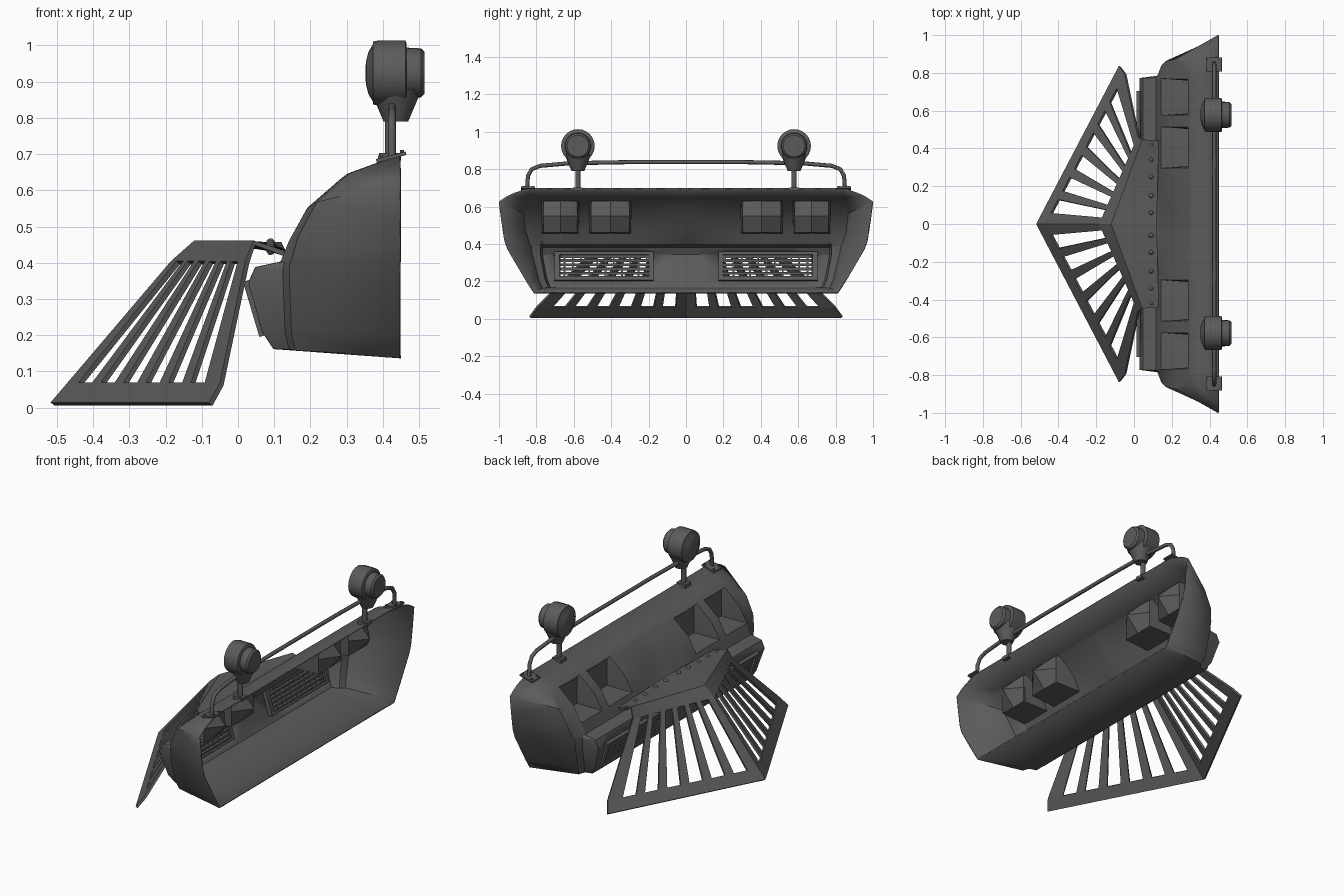
import bpy, bmesh, math
from mathutils import Matrix, Vector

if "Cube" in bpy.data.objects:
    bpy.data.objects.remove(bpy.data.objects["Cube"])

paint = bpy.data.materials.new("dark_steel")
paint.diffuse_color = (.105, .105, .105, 1)
paint.use_nodes = True
paint.node_tree.nodes["Principled BSDF"].inputs["Base Color"].default_value = paint.diffuse_color


def finish(name, bm, thick=0, smooth=None):
    bmesh.ops.recalc_face_normals(bm, faces=bm.faces)
    me = bpy.data.meshes.new(name)
    bm.to_mesh(me)
    bm.free()
    me.materials.append(paint)
    ob = bpy.data.objects.new(name, me)
    bpy.context.collection.objects.link(ob)
    if smooth:
        bpy.ops.object.select_all(action='DESELECT')
        bpy.context.view_layer.objects.active = ob
        ob.select_set(True)
        bpy.ops.object.shade_smooth_by_angle(angle=math.radians(smooth))
    m = ob.modifiers.new("mirror", 'MIRROR')
    m.use_axis = (False, True, False)
    m.merge_threshold = 0.002
    if thick:
        s = ob.modifiers.new("thickness", 'SOLIDIFY')
        s.thickness = thick
        s.offset = 0
    return ob


def box(bm, c, size, tilt=0):
    mat = Matrix.Translation(c) @ Matrix.Rotation(tilt, 4, 'Y') @ Matrix.Diagonal((*size, 1))
    bmesh.ops.create_cube(bm, size=1, matrix=mat)


def cyl(bm, c, r1, r2, depth, seg=20):
    bmesh.ops.create_cone(bm, cap_ends=True, segments=seg, radius1=r1, radius2=r2,
                          depth=depth, matrix=Matrix.Translation(c))


def grid(bm, rows):
    vs = [[bm.verts.new(p) for p in r] for r in rows]
    cells = {}
    for i in range(len(vs) - 1):
        for j in range(len(vs[0]) - 1):
            cells[i, j] = bm.faces.new((vs[i][j], vs[i + 1][j], vs[i + 1][j + 1], vs[i][j + 1]))
    return cells


# Bumper shell: rows of (front x, front z, corner x, corner y, rear y, rear z)
profile = [(.448, .695, .448, .84, .86, .69), (.305, .643, .32, .85, .93, .665),
           (.290, .632, .30, .855, .96, .65), (.195, .55, .22, .87, .998, .625),
           (.145, .46, .17, .86, .985, .53), (.12, .40, .15, .84, .97, .43),
           (.05, .385, .145, .83, .965, .41), (.032, .345, .145, .825, .95, .37),
           (.07, .21, .15, .79, .85, .20), (.10, .165, .16, .77, .815, .145),
           (.448, .14, .448, .80, .81, .14)]
cols = [0, .05, .19, .295, .405, .515, .575, .67, .77]
rows = []
for i, (x, z, xe, ye, yo, zo) in enumerate(profile):
    row = []
    ys = min(.77, ye - .045)
    for y in cols:
        dent = .025 if y < .1 and i in (3, 4) else 0
        row.append((x + dent, min(y, ys), z))
    row.append((max(x + .002, xe - .018), ys + .012, z * .97 + zo * .03))  # step behind the front strip
    row += [(xe, ye, z * .8 + zo * .2), (.448, yo, zo)]
    rows.append(row)
bm = bmesh.new()
cells = grid(bm, rows)
# Grille openings
bmesh.ops.delete(bm, geom=[cells[7, j] for j in range(2, 7)], context='FACES')
# Lamp pockets with a pyramid back
for j, mid in ((3, .405), (6, .67)):
    region = [cells[i, k] for i in (2, 3) for k in (j, j + 1)]
    out = bmesh.ops.extrude_face_region(bm, geom=region)
    for v in (g for g in out['geom'] if isinstance(g, bmesh.types.BMVert)):
        centre = abs(v.co.y - mid) < .02 and abs(v.co.z - .55) < .02
        v.co.x = .385 if centre else .31
        v.co.y = mid + (v.co.y - mid) * .9
        v.co.z = .545 + (v.co.z - .545) * .95
    bmesh.ops.delete(bm, geom=[f for f in region if f.is_valid], context='FACES')
finish("bumper_shell", bm, .008, 28)

# Flat lenses closing the pockets
bm = bmesh.new()
for y, w in ((.405, .2), (.67, .18)):
    box(bm, (.302, y, .543), (.006, w, .158))
finish("pocket_lens", bm)

# Grilles with slats, uprights and a surround
a, b = Vector((.03, 0, .345)), Vector((.07, 0, .21))
tilt = math.atan2(a.x - b.x, a.z - b.z)
bm = bmesh.new()
for k in range(6):
    p = a.lerp(b, (k + .5) / 6)
    box(bm, (p.x + .01, .43, p.z), (.034, .48, .015))
for k in range(11):
    p = a.lerp(b, .5)
    box(bm, (p.x + .012, .21 + k * .044, p.z), (.012, .009, .14), tilt)
finish("grille_slats", bm)
bm = bmesh.new()
for p in (a, b):
    box(bm, (p.x + .008, .44, p.z), (.045, .53, .018), tilt)
for y in (.185, .69):
    box(bm, (.058, y, .2775), (.045, .025, .145), tilt)
finish("grille_surround", bm)

# Slotted V-shaped plough and its top plate
ends = [((-.512, 0, .01), (-.075, .835, .01)), ((-.465, 0, .065), (-.045, .795, .065)),
        ((-.18, 0, .40), (.025, .46, .40)), ((-.118, 0, .455), (.045, .445, .455)),
        ((.12, 0, .45), (.13, .445, .425))]
us = [0] + [.115 + .148 * k + s for k in range(6) for s in (-.045, .045)] + [1]
bm = bmesh.new()
cells = grid(bm, [[Vector(p).lerp(Vector(q), u) for u in us] for p, q in ends])
bmesh.ops.delete(bm, geom=[cells[1, j] for j in range(1, 13, 2)], context='FACES')
finish("plough", bm, .014)

# Rivets on the top plate
bm = bmesh.new()
for y in (.06, .15, .25, .34, .42):
    z = .45 - .025 * y / .445 + .008
    bmesh.ops.create_uvsphere(bm, u_segments=10, v_segments=6, radius=.013,
                              matrix=Matrix.Translation((.09, y, z)))
finish("plate_rivets", bm, smooth=40)

# Round spotlights: lens, body, rear can, tapered neck, stem and foot
Y, Z = .578, .924
bm = bmesh.new()
turn = [(.352, 0), (.353, .03), (.36, .058), (.372, .078), (.373, .087), (.388, .09),
        (.462, .09), (.466, .082), (.466, .07), (.505, .068), (.515, .058), (.515, 0)]
seg = 24
ring = [[(x, Y + r * math.cos(t * math.tau / seg), Z + r * math.sin(t * math.tau / seg))
         for t in range(seg + 1)] for x, r in turn]
grid(bm, ring)
bmesh.ops.remove_doubles(bm, verts=bm.verts, dist=.0005)
cyl(bm, (.436, Y, .835), .034, .072, .09)
cyl(bm, (.42, Y, .76), .014, .014, .15, 12)
box(bm, (.42, Y, .693), (.06, .05, .02))
finish("spotlight", bm, smooth=35)

# Top rail as a bent tube
cu = bpy.data.curves.new("top_rail", 'CURVE')
cu.dimensions = '3D'
cu.bevel_depth = .011
cu.bevel_resolution = 2
cu.use_fill_caps = True
cu.materials.append(paint)
half = [(.85, .69), (.845, .765), (.825, .80), (.78, .818), (.62, .832), (.30, .838)]
pts = [(.425, -y, z) for y, z in half] + [(.425, y, z) for y, z in reversed(half)]
sp = cu.splines.new('POLY')
sp.points.add(len(pts) - 1)
for p, co in zip(sp.points, pts):
    p.co = (*co, 1)
bpy.context.collection.objects.link(bpy.data.objects.new("top_rail", cu))

# Rail feet with bolts
bm = bmesh.new()
box(bm, (.423, .845, .692), (.085, .075, .01), -.25)
for dx in (-.03, .03):
    for dy in (-.025, .025):
        cyl(bm, (.423 + dx, .845 + dy, .698 + dx * .25), .007, .007, .012, 6)
finish("rail_feet", bm)
